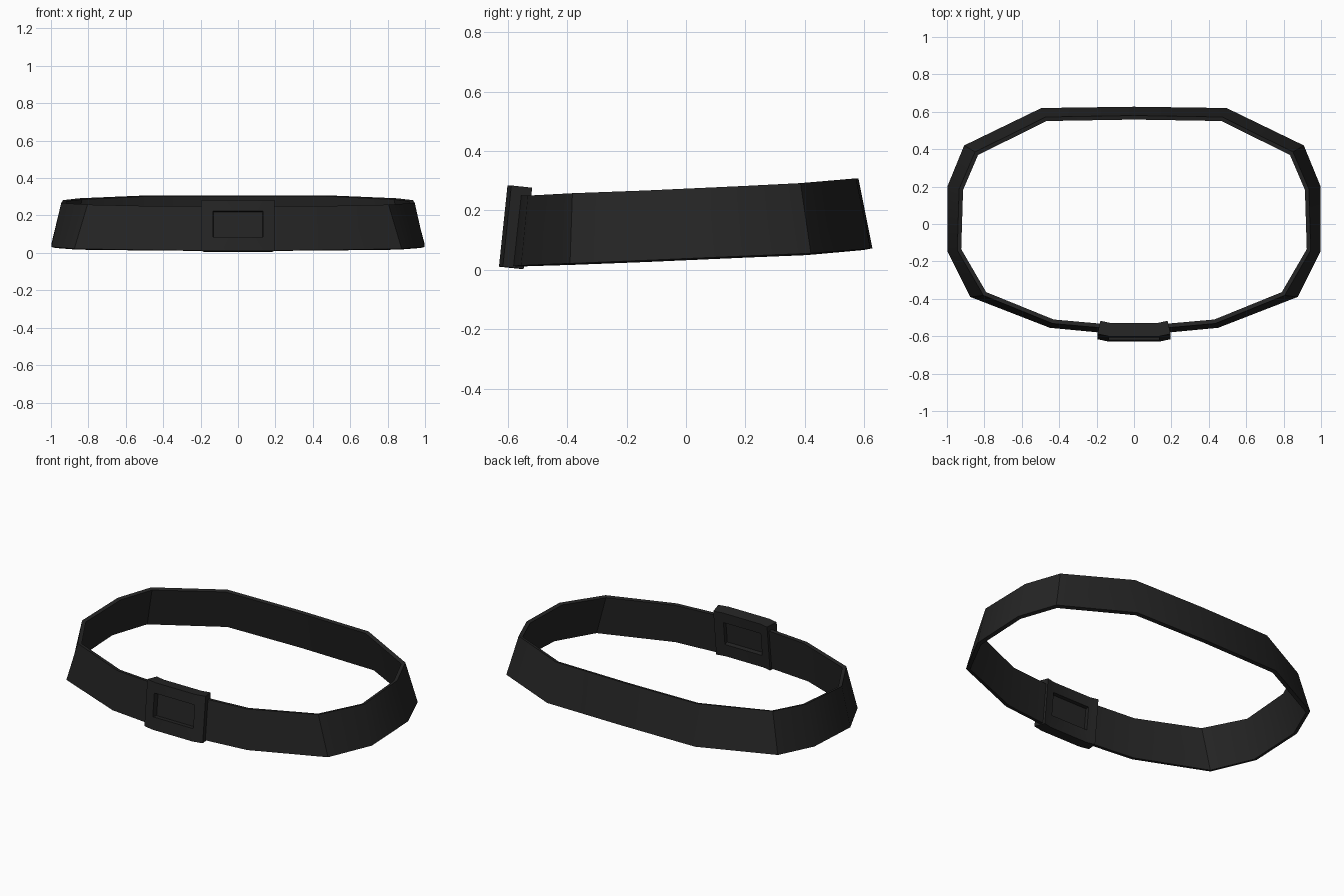
import bpy, bmesh

if "Cube" in bpy.data.objects:
    bpy.data.objects.remove(bpy.data.objects["Cube"])

black = bpy.data.materials.new("soft black")
black.diffuse_color = (0.018, 0.018, 0.018, 1)
black.use_nodes = True
black.node_tree.nodes["Principled BSDF"].inputs["Base Color"].default_value = black.diffuse_color


def sheet(name, verts, faces, thickness):
    """Build an outward facing sheet and thicken it inward."""
    me = bpy.data.meshes.new(name)
    me.from_pydata(verts, [], faces)
    me.materials.append(black)
    ob = bpy.data.objects.new(name, me)
    bpy.context.collection.objects.link(ob)
    m = ob.modifiers.new("thickness", 'SOLIDIFY')
    m.thickness = thickness
    m.offset = -1
    m.use_even_offset = True
    bpy.ops.object.select_all(action='DESELECT')
    ob.select_set(True)
    bpy.context.view_layer.objects.active = ob
    bpy.ops.object.modifier_apply(modifier=m.name)
    bpy.ops.object.shade_smooth_by_angle(angle=0.5)
    return ob


# Belt strap: lower and upper outer edge of the right half, front to back
half = [
    ((0.165, -0.582, 0.013), (0.165, -0.556, 0.25)),
    ((0.45, -0.555, 0.015), (0.435, -0.532, 0.25)),
    ((0.875, -0.39, 0.022), (0.805, -0.382, 0.258)),
    ((0.998, -0.145, 0.032), (0.945, -0.14, 0.267)),
    ((0.998, 0.2, 0.047), (0.935, 0.187, 0.282)),
    ((0.908, 0.42, 0.056), (0.85, 0.385, 0.292)),
    ((0.495, 0.62, 0.072), (0.472, 0.572, 0.308)),
]
back = [((0, 0.627, 0.073), (0, 0.58, 0.308))]
mirror = [tuple((-x, y, z) for x, y, z in pair) for pair in reversed(half)]
path = half + back + mirror
verts = [p for pair in path for p in pair]
faces = [(2*i, 2*i+2, 2*i+3, 2*i+1) for i in range(len(path) - 1)]
sheet("belt_strap", verts, faces, 0.022)

# Buckle frame: 3 x 3 panels leaning back, centre left open
xs = (-0.195, -0.135, 0.135, 0.195)
ys = (-0.616, -0.629, -0.629, -0.616)
zs = (0.011, 0.085, 0.223, 0.284)
verts = [(x, y + (z - 0.011) * 0.105, z) for z in zs for x, y in zip(xs, ys)]
faces = [(4*r+c, 4*r+c+1, 4*r+c+5, 4*r+c+4)
         for r in range(3) for c in range(3) if (r, c) != (1, 1)]
sheet("buckle_frame", verts, faces, 0.072)

# Recessed plate closing the buckle opening
verts = [(x, -0.598 + (z - 0.011) * 0.105, z) for z in (0.07, 0.24) for x in (-0.15, 0.15)]
sheet("buckle_plate", verts, [(0, 1, 3, 2)], 0.012)
